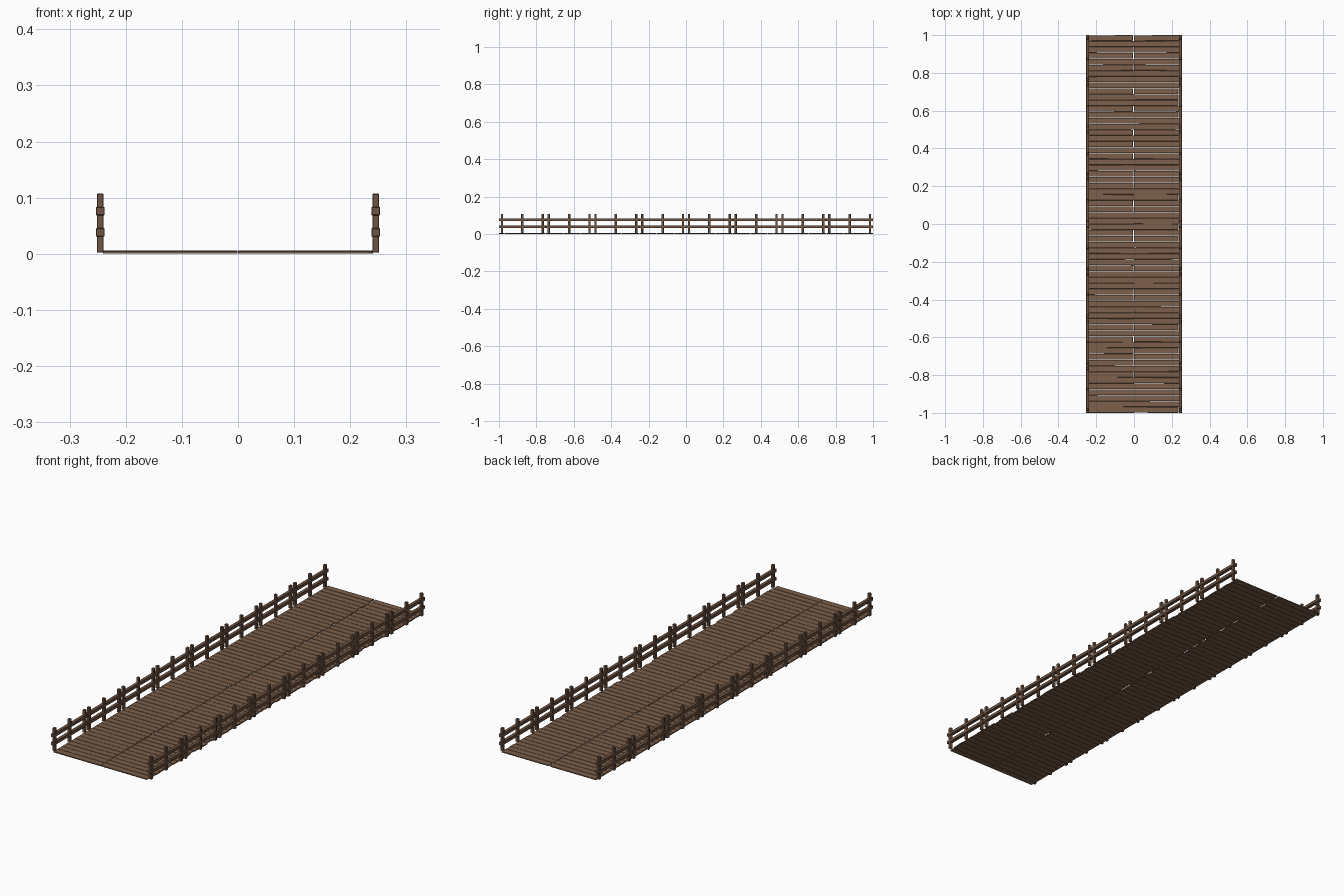
import bpy, bmesh, random
from mathutils import Matrix, Vector

if "Cube" in bpy.data.objects:
    bpy.data.objects.remove(bpy.data.objects["Cube"])

random.seed(4)
SEG, COUNT, PLANKS = 0.25, 8, 8


def material(name, color):
    m = bpy.data.materials.new(name)
    m.diffuse_color = (*color, 1)
    m.use_nodes = True
    m.node_tree.nodes["Principled BSDF"].inputs["Base Color"].default_value = m.diffuse_color
    return m


deck_wood = material("deck_wood", (0.20, 0.115, 0.07))
rail_wood = material("rail_wood", (0.16, 0.09, 0.055))


def box(bm, lo, hi, yaw=0.0):
    lo, hi = Vector(lo), Vector(hi)
    mat = (Matrix.Translation((lo + hi) / 2) @ Matrix.Rotation(yaw, 4, 'Z')
           @ Matrix.Diagonal((*(hi - lo), 1)))
    return bmesh.ops.create_cube(bm, size=1, matrix=mat)["verts"]


def finish(bm, name, mat, bevel):
    mesh = bpy.data.meshes.new(name)
    bm.to_mesh(mesh)
    bm.free()
    mesh.materials.append(mat)
    ob = bpy.data.objects.new(name, mesh)
    bpy.context.collection.objects.link(ob)
    mod = ob.modifiers.new("worn_edges", 'BEVEL')
    mod.width, mod.segments = bevel, 1
    return ob


# Deck: two columns of slightly uneven planks, ragged at their right ends
pitch = SEG / PLANKS
for side, x0 in (("left", -0.241), ("right", 0.0)):
    bm = bmesh.new()
    for i in range(PLANKS * COUNT):
        y = -1 + i * pitch
        end = x0 + 0.2405 - random.choice((0, 0, 0.002, 0.006))
        gap = random.uniform(0.0003, 0.0009)
        top = 0.0055 - random.uniform(0, 0.0006)
        box(bm, (x0, y + gap, 0), (end, y + pitch - gap, top),
            random.uniform(-0.002, 0.002))
    finish(bm, side + "_deck_planks", deck_wood, 0.0008)

# Railings: three posts and two rails per bridge section, on both sides
for side, s in (("left", -1), ("right", 1)):
    posts, rails = bmesh.new(), bmesh.new()
    x = s * 0.2455
    for k in range(COUNT):
        yc = -1 + SEG * (k + 0.5)
        for dy in (-0.109, 0, 0.109):
            box(posts, (x - 0.0062, yc + dy - 0.0062, 0.002),
                (x + 0.0062, yc + dy + 0.0062, 0.107))
        for z in (0.038, 0.076):
            box(rails, (x - 0.008, yc - 0.125, z - 0.0075),
                (x + 0.008, yc + 0.125, z + 0.0075))
    finish(posts, side + "_posts", rail_wood, 0.001)
    finish(rails, side + "_rails", rail_wood, 0.0012)
